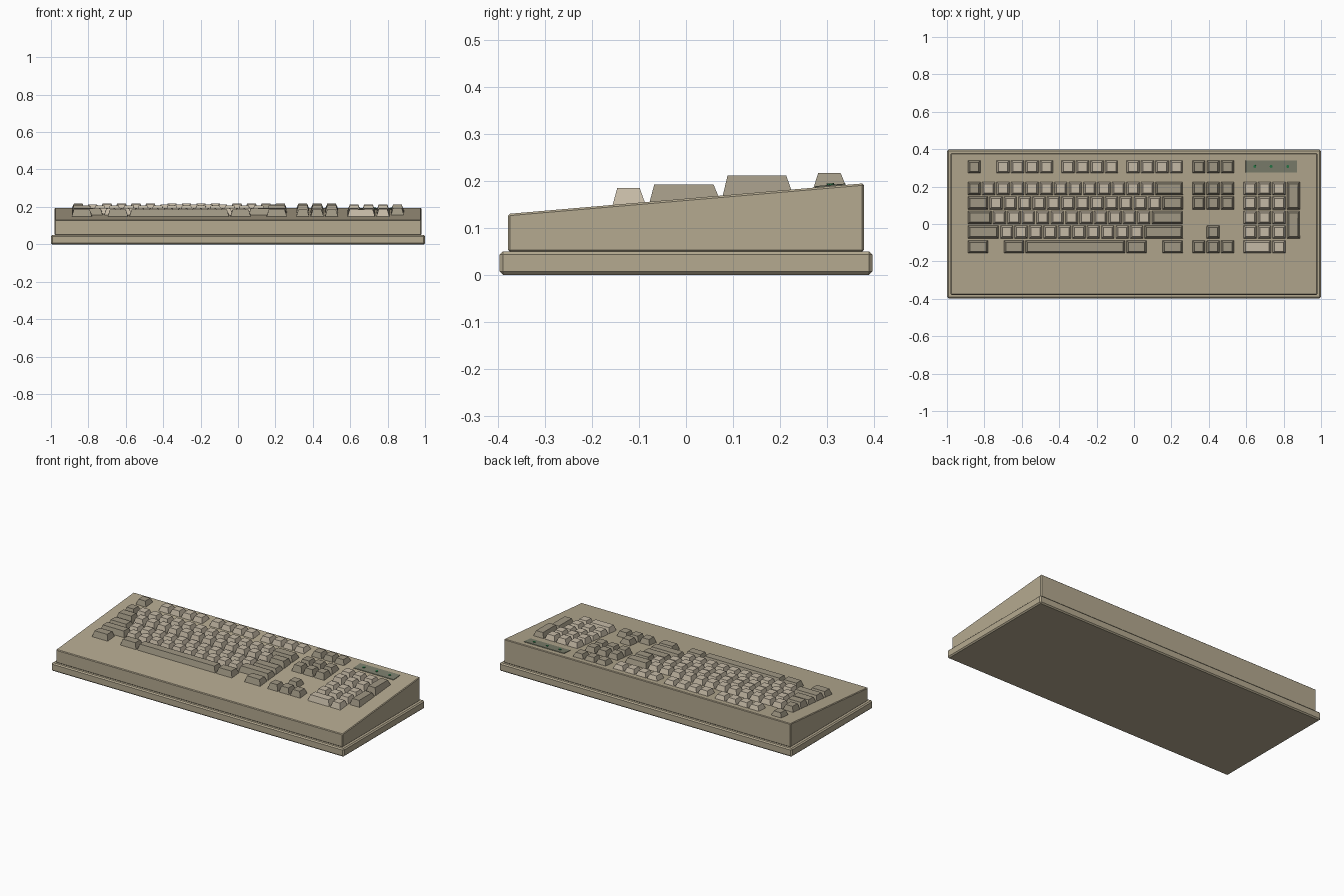
import bpy, bmesh, math
from mathutils import Matrix

if "Cube" in bpy.data.objects:
    bpy.data.objects.remove(bpy.data.objects["Cube"])

U = 0.0772            # key pitch
X0 = -0.893           # left edge of the main block
PAD = (0.582 - X0) / U  # number pad offset in key units
SLOPE = 0.065 / 0.758
ROW_Y = [0.306, 0.190, 0.113, 0.035, -0.043, -0.122]
ROW_TOP = [0.217, 0.212, 0.208, 0.193, 0.191, 0.185]


def deck(y):
    return 0.130 + (y + 0.38) * SLOPE


def material(name, rgb):
    m = bpy.data.materials.new(name)
    m.diffuse_color = (*rgb, 1)
    m.use_nodes = True
    m.node_tree.nodes["Principled BSDF"].inputs["Base Color"].default_value = m.diffuse_color
    return m


BEIGE = material("beige_shell", (0.46, 0.40, 0.28))
LIGHT = material("light_key", (0.56, 0.49, 0.38))
DARK = material("dark_key", (0.35, 0.31, 0.23))
PANEL = material("panel_grey", (0.20, 0.21, 0.15))
GREEN = material("light_green", (0.02, 0.18, 0.06))


def finish(bm, name, mat, bevel=0):
    bmesh.ops.recalc_face_normals(bm, faces=bm.faces)
    me = bpy.data.meshes.new(name)
    bm.to_mesh(me)
    bm.free()
    ob = bpy.data.objects.new(name, me)
    bpy.context.collection.objects.link(ob)
    me.materials.append(mat)
    if bevel:
        mod = ob.modifiers.new("edge_bevel", "BEVEL")
        mod.width = bevel
        mod.segments = 1
    return ob


def hexa(bm, bottom, top):
    """Closed six-sided solid between two four-point loops."""
    a = [bm.verts.new(p) for p in bottom]
    b = [bm.verts.new(p) for p in top]
    bm.faces.new(a[::-1])
    bm.faces.new(b)
    for i in range(4):
        j = (i + 1) % 4
        bm.faces.new((a[i], a[j], b[j], b[i]))


def rect(x0, x1, y0, y1, zf):
    return [(x, y, zf(y)) for x, y in ((x0, y0), (x1, y0), (x1, y1), (x0, y1))]


# Base tray
bm = bmesh.new()
hexa(bm, rect(-1, 1, -0.397, 0.397, lambda y: 0), rect(-1, 1, -0.397, 0.397, lambda y: 0.05))
finish(bm, "base_tray", BEIGE, 0.007)

# Sloping upper shell
bm = bmesh.new()
hexa(bm, rect(-0.98, 0.98, -0.379, 0.379, lambda y: 0.049), rect(-0.98, 0.98, -0.379, 0.379, deck))
finish(bm, "upper_shell", BEIGE, 0.004)


# Tapered keycaps: each key is (start, width, row, rows tall) in key units
def key(bm, start, width, row, tall=1):
    g = 0.003
    x0, x1 = X0 + start * U + g, X0 + (start + width) * U - g
    y1 = ROW_Y[row] + 0.0355
    y0 = ROW_Y[row + tall - 1] - 0.0355
    z = ROW_TOP[row]
    hexa(bm, rect(x0, x1, y0, y1, lambda y: deck(y) - 0.004),
         rect(x0 + 0.012, x1 - 0.012, y0 + 0.011, y1 - 0.012, lambda y: z))


def key_group(name, keys, mat):
    bm = bmesh.new()
    for k in keys:
        key(bm, *k)
    finish(bm, name, mat)


def run(start, count, row):
    return [(start + i, 1, row) for i in range(count)]


key_group("escape_key", [(0, 1, 0)], DARK)
key_group("function_keys", run(2, 4, 0) + run(6.5, 4, 0) + run(11, 4, 0), LIGHT)
key_group("letter_keys", run(1, 12, 1) + run(1.5, 12, 2) + run(1.75, 11, 3) + run(2.25, 10, 4), LIGHT)
key_group("modifier_keys", [
    (0, 1, 1), (13, 2, 1), (0, 1.5, 2), (13.5, 1.5, 2), (0, 1.75, 3), (12.75, 2.25, 3),
    (0, 2.25, 4), (12.25, 2.75, 4), (0, 1.5, 5), (2.5, 1.5, 5), (11, 1.5, 5), (13.5, 1.5, 5)], DARK)
key_group("space_bar", [(4, 7, 5)], DARK)
key_group("navigation_keys", run(15.55, 3, 0) + run(15.55, 3, 1) + run(15.55, 3, 2), DARK)
key_group("arrow_keys", run(16.55, 1, 4) + run(15.55, 3, 5), DARK)
key_group("number_pad_keys", [k for r in range(1, 5) for k in run(PAD, 3, r)]
          + [(PAD, 2, 5), (PAD + 2, 1, 5)], LIGHT)
key_group("number_pad_side_keys", [(PAD + 3, 1, 1, 2), (PAD + 3, 1, 3, 2)], DARK)

# Indicator panel
bm = bmesh.new()
hexa(bm, rect(0.597, 0.872, 0.275, 0.34, lambda y: deck(y) - 0.004),
     rect(0.597, 0.872, 0.275, 0.34, lambda y: deck(y) + 0.003))
finish(bm, "indicator_panel", PANEL, 0.001)

# Indicator lights
bm = bmesh.new()
for x in (0.646, 0.733, 0.822):
    m = Matrix.Translation((x, 0.308, deck(0.308) + 0.003)) @ Matrix.Rotation(math.atan(SLOPE), 4, 'X')
    bmesh.ops.create_cone(bm, cap_ends=True, segments=10, radius1=0.008, radius2=0.008,
                          depth=0.006, matrix=m)
finish(bm, "indicator_lights", GREEN)
